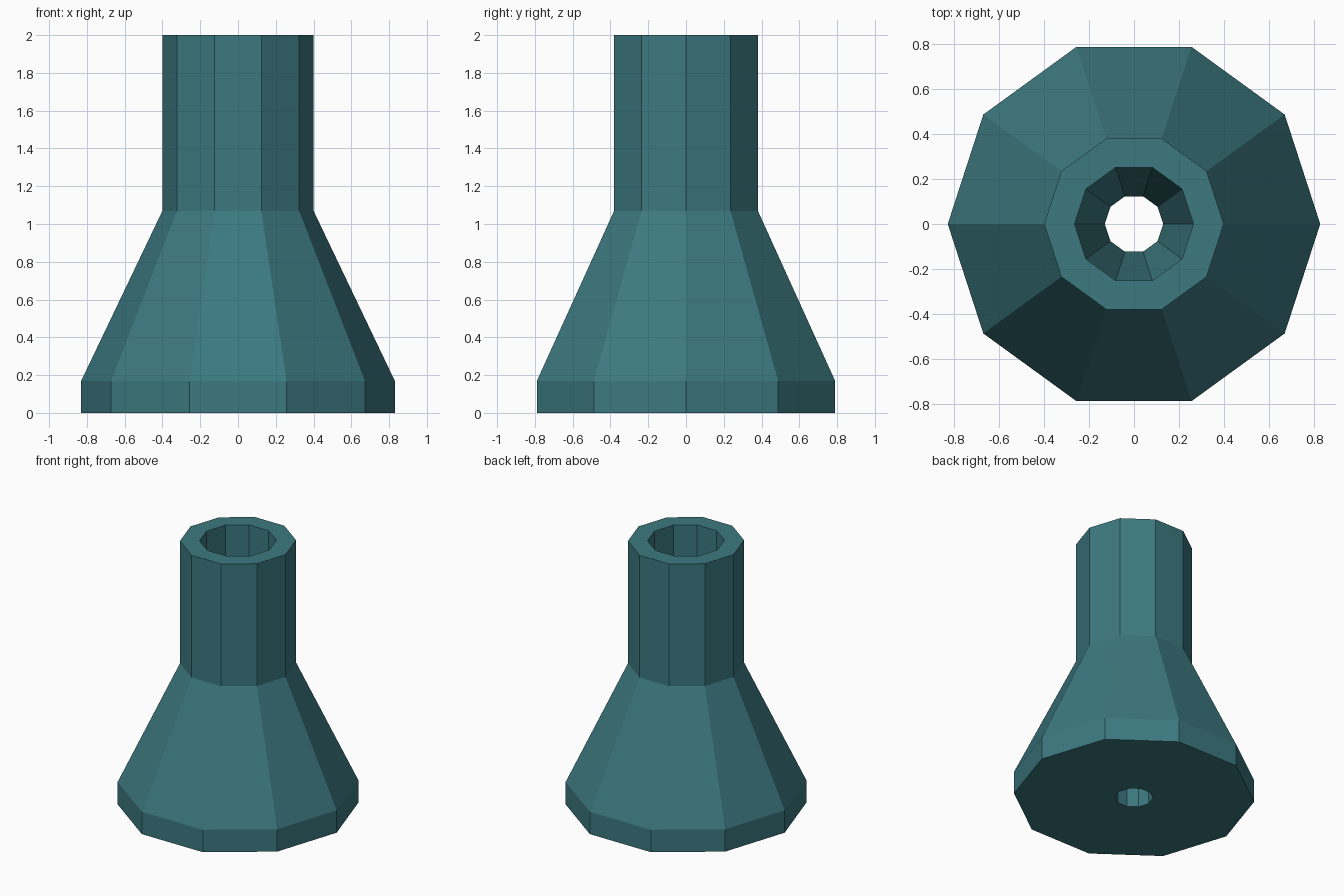
import bpy, bmesh, math

if "Cube" in bpy.data.objects:
    bpy.data.objects.remove(bpy.data.objects["Cube"])

SIDES = 10

teal = bpy.data.materials.new("muted teal")
teal.diffuse_color = (0.045, 0.19, 0.215, 1.0)
teal.use_nodes = True
teal.node_tree.nodes["Principled BSDF"].inputs["Base Color"].default_value = teal.diffuse_color

# Closed wall profile (radius, z): outside going up, then the bore going down
profile = [
    (0.83, 0.0), (0.83, 0.17), (0.40, 1.07), (0.40, 2.0),
    (0.265, 2.0), (0.265, 1.07), (0.13, 0.17), (0.13, 0.0),
]


def lathe(name, points, sides, material):
    """Spin a closed profile around z into a flat-sided hollow solid."""
    bm = bmesh.new()
    rings = []
    for r, z in points:
        angles = [2 * math.pi * i / sides for i in range(sides)]
        rings.append([bm.verts.new((r * math.cos(a), r * math.sin(a), z)) for a in angles])
    for k, low in enumerate(rings):
        high = rings[(k + 1) % len(rings)]
        for i in range(sides):
            j = (i + 1) % sides
            bm.faces.new((low[i], low[j], high[j], high[i]))
    bmesh.ops.recalc_face_normals(bm, faces=bm.faces)
    mesh = bpy.data.meshes.new(name)
    bm.to_mesh(mesh)
    bm.free()
    mesh.materials.append(material)
    obj = bpy.data.objects.new(name, mesh)
    bpy.context.collection.objects.link(obj)
    return obj


# Flared foot, cone and neck with a funnel-shaped through hole
lathe("funnel_nozzle", profile, SIDES, teal)
